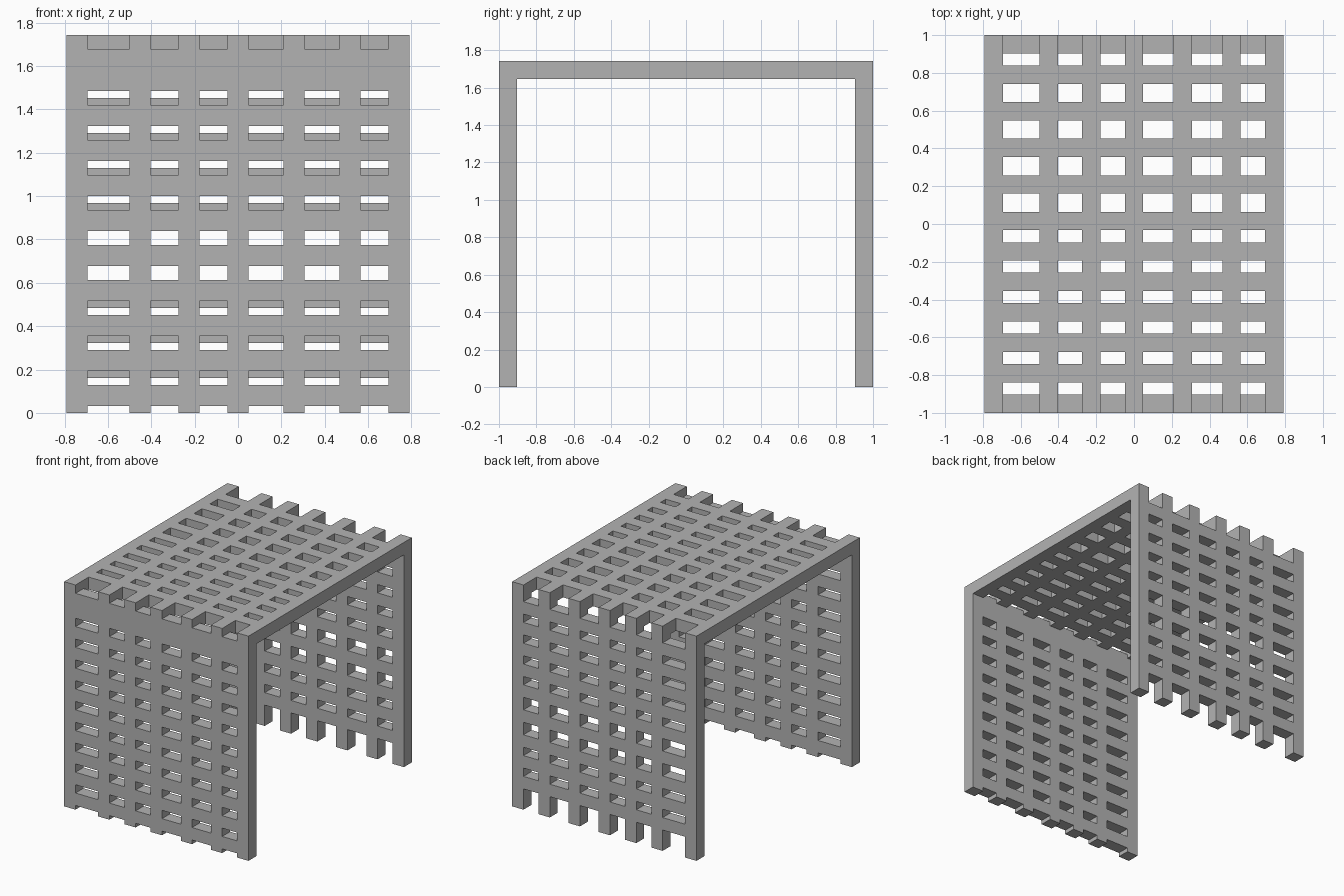
import bpy, bmesh
from mathutils import Vector

cube = bpy.data.objects.get("Cube")
if cube:
    bpy.data.objects.remove(cube, do_unlink=True)

U = 2 / 62            # one module of the lattice
BAR = 3               # bar width and panel thickness, in modules
DEPTH, HEIGHT = 31, 54  # half depth and full height, in modules

grey = bpy.data.materials.new("plain grey")
grey.use_nodes = True
colour = (0.45, 0.45, 0.45, 1)
grey.diffuse_color = colour
grey.node_tree.nodes["Principled BSDF"].inputs["Base Color"].default_value = colour


def spans(start, sizes):
    """Openings of the given sizes, one bar apart."""
    result = []
    for size in sizes:
        result.append((start, start + size))
        start += size + BAR
    return result


COLUMNS = spans(-24.5 + BAR, [6, 4, 4, 5, 5, 4])


def lattice(name, low, high, rows, place, thickness):
    """Flat grid with the openings left out, extruded into a slab."""
    xs = sorted({-24.5, 24.5, *(e for span in COLUMNS for e in span)})
    vs = sorted({low, high, *(e for span in rows for e in span)})
    bm = bmesh.new()
    grid = [[bm.verts.new(place(x, v) * U) for x in xs] for v in vs]
    for j in range(len(vs) - 1):
        for i in range(len(xs) - 1):
            if (xs[i], xs[i + 1]) in COLUMNS and (vs[j], vs[j + 1]) in rows:
                continue
            bm.faces.new((grid[j][i], grid[j][i + 1],
                          grid[j + 1][i + 1], grid[j + 1][i]))
    out = bmesh.ops.extrude_face_region(bm, geom=bm.faces[:], use_keep_orig=True)
    moved = [g for g in out["geom"] if isinstance(g, bmesh.types.BMVert)]
    bmesh.ops.translate(bm, verts=moved, vec=Vector(thickness) * U)
    bmesh.ops.recalc_face_normals(bm, faces=bm.faces[:])
    mesh = bpy.data.meshes.new(name)
    bm.to_mesh(mesh)
    bm.free()
    mesh.materials.append(grey)
    obj = bpy.data.objects.new(name, mesh)
    bpy.context.collection.objects.link(obj)


# Front wall: shallow notches at foot and top, even slots between
lattice("front_wall", 0, HEIGHT,
        spans(0, [1] + [2] * 9) + [(HEIGHT - 2, HEIGHT)],
        lambda x, z: Vector((x, -DEPTH, z)), (0, BAR, 0))

# Back wall: long legs, two taller rows of slots, deep top notches
lattice("back_wall", 0, HEIGHT,
        spans(0, [5, 2, 2, 3, 3, 2, 2, 2, 2, 4]),
        lambda x, z: Vector((x, DEPTH, z)), (0, -BAR, 0))

# Roof: spans between the walls, larger openings towards the back
inner = DEPTH - BAR
lattice("roof", -inner, inner,
        spans(-inner, [2] * 6 + [3] * 4 + [2]),
        lambda x, y: Vector((x, y, HEIGHT)), (0, 0, -BAR))
